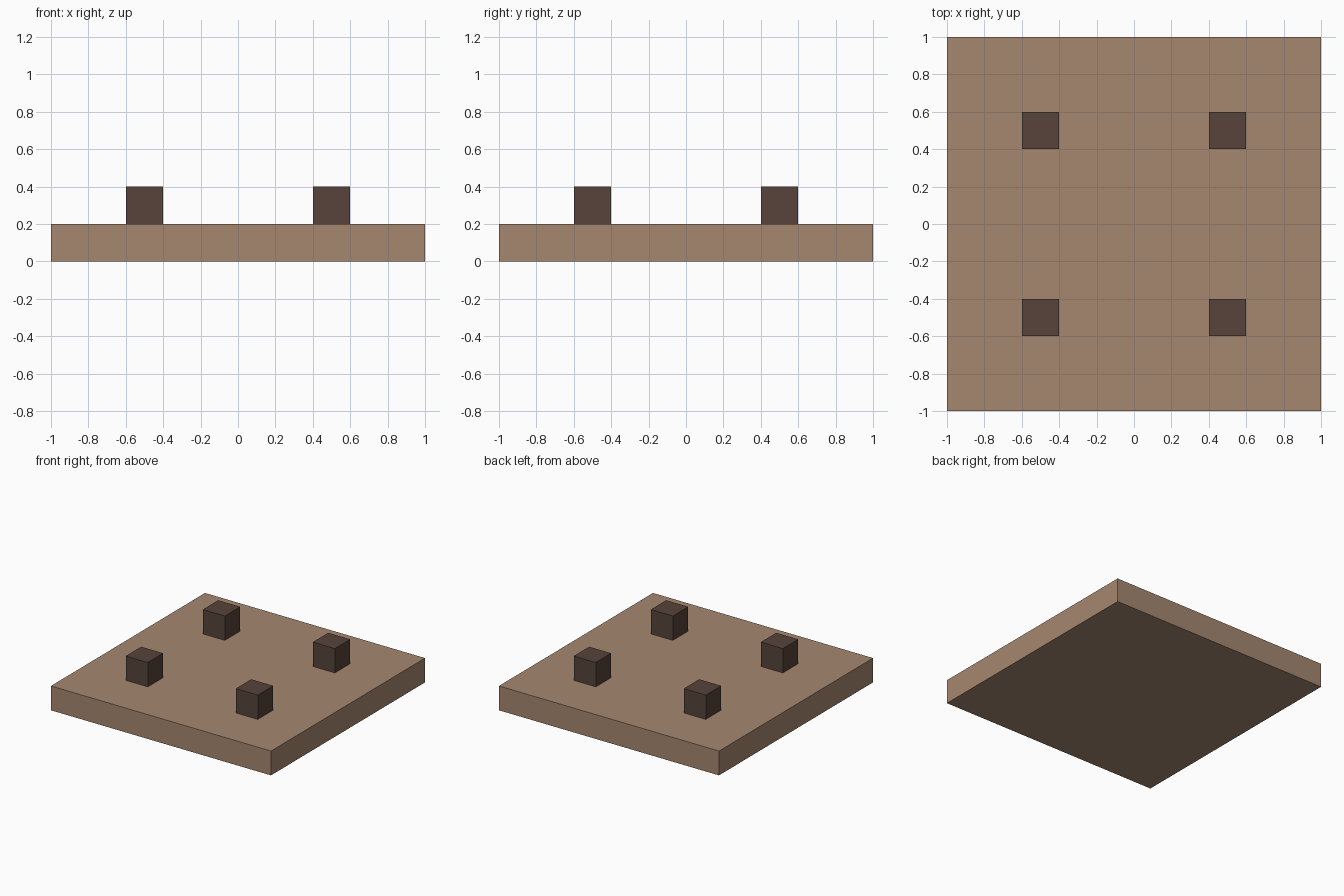
import bpy

if "Cube" in bpy.data.objects:
    bpy.data.objects.remove(bpy.data.objects["Cube"])


def flat_colour(name, rgb):
    """Material from 8-bit sRGB values, stored as linear."""
    lin = [((c / 255 + 0.055) / 1.055) ** 2.4 for c in rgb]
    mat = bpy.data.materials.new(name)
    mat.diffuse_color = (*lin, 1)
    mat.use_nodes = True
    mat.node_tree.nodes["Principled BSDF"].inputs["Base Color"].default_value = mat.diffuse_color
    return mat


def box(name, centre, size, mat):
    bpy.ops.mesh.primitive_cube_add(size=1, location=centre)
    ob = bpy.context.object
    ob.name = name
    ob.scale = size
    bpy.ops.object.transform_apply(location=False, rotation=False, scale=True)
    ob.data.materials.append(mat)
    return ob


tan = flat_colour("tan_wood", (165, 135, 111))
dark = flat_colour("dark_brown", (87, 67, 59))

# Square slab
box("slab", (0, 0, 0.1), (2, 2, 0.2), tan)

# Four cube pegs standing on the slab
for sy, row in ((-1, "front"), (1, "back")):
    for sx, side in ((-1, "left"), (1, "right")):
        box(f"{row}_{side}_peg", (0.5 * sx, 0.5 * sy, 0.3), (0.2, 0.2, 0.2), dark)
